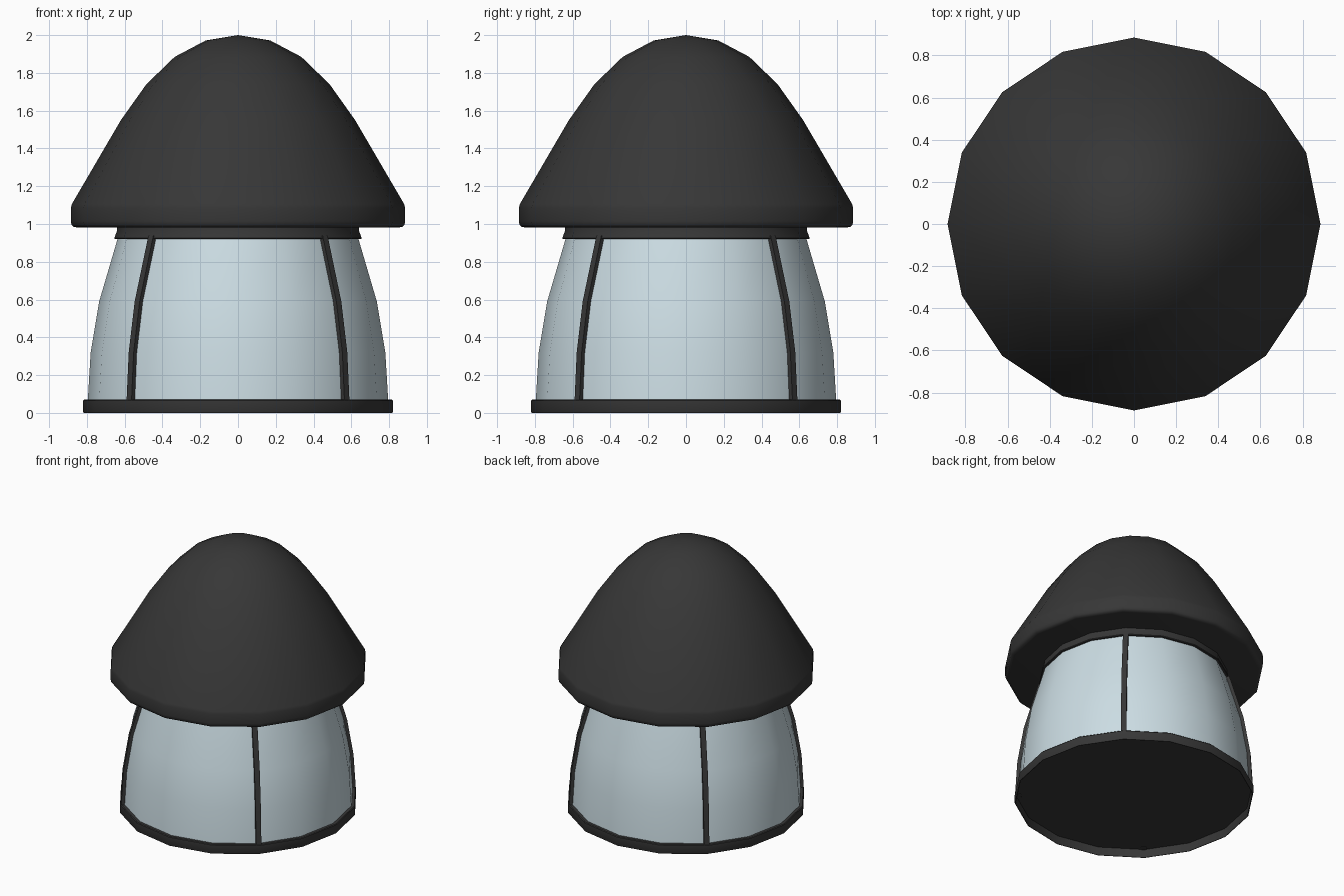
import bpy, bmesh
from math import cos, sin, pi, radians
from mathutils import Vector

if "Cube" in bpy.data.objects:
    bpy.data.objects.remove(bpy.data.objects["Cube"])

SIDES = 16


def material(name, rgb):
    m = bpy.data.materials.new(name)
    m.diffuse_color = (*rgb, 1)
    m.use_nodes = True
    m.node_tree.nodes["Principled BSDF"].inputs["Base Color"].default_value = m.diffuse_color
    return m


DARK = material("dark_metal", (0.038, 0.038, 0.038))
GLASS = material("pale_blue_glass", (0.6, 0.72, 0.77))


def finish(name, bm, mat, angle):
    bmesh.ops.recalc_face_normals(bm, faces=bm.faces)
    me = bpy.data.meshes.new(name)
    bm.to_mesh(me)
    bm.free()
    me.materials.append(mat)
    ob = bpy.data.objects.new(name, me)
    bpy.context.collection.objects.link(ob)
    bpy.ops.object.select_all(action='DESELECT')
    ob.select_set(True)
    bpy.context.view_layer.objects.active = ob
    bpy.ops.object.shade_smooth_by_angle(angle=radians(angle))
    return ob


def lathe(name, profile, mat, angle=40):
    """Closed 16-sided solid from (radius, z) points."""
    bm = bmesh.new()
    rings = []
    for r, z in profile:
        if r == 0:
            rings.append([bm.verts.new((0, 0, z))] * SIDES)
        else:
            rings.append([bm.verts.new((r * cos(2 * pi * i / SIDES),
                                        r * sin(2 * pi * i / SIDES), z))
                          for i in range(SIDES)])
    for a, b in zip(rings, rings[1:]):
        for i in range(SIDES):
            j = (i + 1) % SIDES
            quad = [a[i], a[j], b[j], b[i]]
            bm.faces.new(list(dict.fromkeys(quad)))
    for ring in (rings[0], rings[-1]):
        if ring[0] is not ring[1]:
            bm.faces.new(ring)
    return finish(name, bm, mat, angle)


def glazing_bar(name, path, angle, width=0.037, out=0.02, inset=0.02):
    """Rectangular bar following the (radius, z) path at one compass angle."""
    bm = bmesh.new()
    radial = Vector((cos(angle), sin(angle), 0))
    side = Vector((-sin(angle), cos(angle), 0)) * width / 2
    rings = []
    for r, z in path:
        outer, inner = radial * (r + out), radial * (r - inset)
        rings.append([bm.verts.new(p + Vector((0, 0, z))) for p in
                      (outer - side, outer + side, inner + side, inner - side)])
    for a, b in zip(rings, rings[1:]):
        for i in range(4):
            j = (i + 1) % 4
            bm.faces.new((a[i], a[j], b[j], b[i]))
    bm.faces.new(rings[0])
    bm.faces.new(rings[-1])
    return finish(name, bm, DARK, 30)


# Curved glass body
glass = [(0.795, 0.068), (0.78, 0.32), (0.735, 0.59), (0.632, 0.94)]
lathe("glass_body", glass, GLASS)

# Base ring with its floor recessed on the underside
lathe("base_ring", [(0, 0.063), (0.811, 0.063), (0.813, 0), (0.817, 0), (0.82, 0.005),
                    (0.82, 0.065), (0.815, 0.07), (0, 0.07)], DARK)

# Collar below the roof
lathe("collar", [(0.652, 0.92), (0.655, 0.925), (0.64, 0.965), (0.64, 0.99)], DARK)

# Domed roof with a rounded lower rim
lathe("roof", [(0.855, 0.982), (0.872, 0.986), (0.882, 0.997), (0.885, 1.015),
               (0.885, 1.085), (0.88, 1.105), (0.62, 1.55), (0.485, 1.74),
               (0.335, 1.885), (0.17, 1.972), (0, 2.0)], DARK, 60)

# Four diagonal glazing bars
for k in range(4):
    glazing_bar(f"glazing_bar_{k + 1}", [(0.796, 0.06)] + glass[1:], pi / 4 + k * pi / 2)
